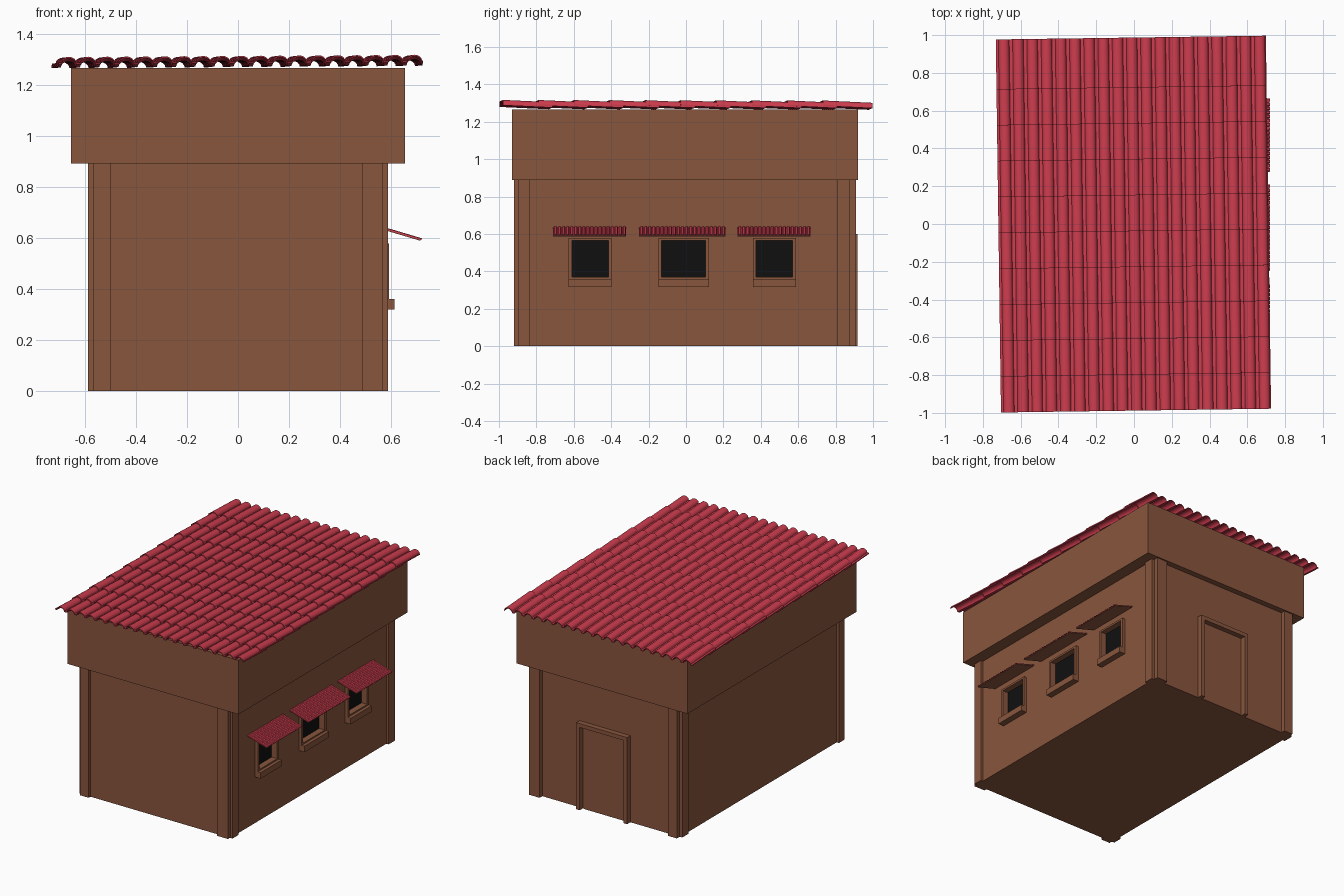
import bpy, bmesh, math
from mathutils import Matrix, Euler

if "Cube" in bpy.data.objects:
    bpy.data.objects.remove(bpy.data.objects["Cube"])


def material(name, rgb):
    m = bpy.data.materials.new(name)
    m.diffuse_color = (*rgb, 1)
    m.use_nodes = True
    m.node_tree.nodes["Principled BSDF"].inputs["Base Color"].default_value = m.diffuse_color
    return m


BROWN = material("brown plaster", (0.25, 0.092, 0.047))
RED = material("red tile", (0.60, 0.045, 0.075))
BLACK = material("black glass", (0.005, 0.005, 0.005))


def add(name, bm, mat):
    bmesh.ops.recalc_face_normals(bm, faces=bm.faces)
    me = bpy.data.meshes.new(name)
    bm.to_mesh(me)
    bm.free()
    me.materials.append(mat)
    ob = bpy.data.objects.new(name, me)
    bpy.context.collection.objects.link(ob)
    return ob


def box(name, x0, x1, y0, y1, z0, z1, mat=BROWN):
    bm = bmesh.new()
    m = Matrix.Translation(((x0 + x1) / 2, (y0 + y1) / 2, (z0 + z1) / 2)) @ \
        Matrix.Diagonal((x1 - x0, y1 - y0, z1 - z0, 1))
    bmesh.ops.create_cube(bm, size=1, matrix=m)
    return add(name, bm, mat)


def tiles(name, width, starts, length, cols, rise, thick, drop, segs):
    """Ribbed tile rows: ribs side by side in x, each row sinking towards +y."""
    pitch = width / cols
    prof = []
    for c in range(cols):
        x = -width / 2 + c * pitch
        prof.append((x, 0))
        for s in range(segs + 1):
            a = math.pi * s / segs
            prof.append((x + pitch * (0.56 - 0.38 * math.cos(a)), rise * math.sin(a)))
    prof.append((width / 2, 0))
    bm = bmesh.new()
    for y in starts:
        rings = []
        for yy, dz in ((y, 0), (y + length, -drop)):
            for t in (thick, 0):
                rings.append([bm.verts.new((px, yy, pz + dz + t)) for px, pz in prof])
        ft, fb, bt, bb = rings
        for i in range(len(prof) - 1):
            for p, q in ((ft, bt), (bt, bb), (bb, fb), (fb, ft)):
                bm.faces.new((p[i], p[i + 1], q[i + 1], q[i]))
        for i in (0, -1):
            bm.faces.new((ft[i], bt[i], bb[i], fb[i]))
    ob = add(name, bm, RED)
    ob.data.shade_smooth()
    ob.data.set_sharp_from_angle(angle=math.radians(40))
    return ob


# Main walls and overhanging upper storey
wall = box("walls", -0.57, 0.57, -0.90, 0.88, 0, 0.90)
box("upper_fascia", -0.655, 0.655, -0.93, 0.92, 0.89, 1.265)

# Corner pilasters: one strip on each of the two faces at every corner
for sx, xn in ((-1, "left"), (1, "right")):
    xi = 0.50 if sx < 0 else 0.485
    xa, xb = sorted((sx * xi, sx * 0.567))
    box(f"front_pilaster_{xn}", xa, xb, -0.92, -0.88, 0, 0.892)
    box(f"back_pilaster_{xn}", xa, xb, 0.86, 0.91, 0, 0.892)
    xa, xb = sorted((sx * 0.55, sx * 0.587))
    box(f"side_pilaster_front_{xn}", xa, xb, -0.898, -0.835, 0, 0.892)
    box(f"side_pilaster_back_{xn}", xa, xb, 0.81, 0.878, 0, 0.892)

# Windows on the right side: centre, glass half width, awning span, ribs
windows = ((-0.5125, 0.0975, -0.71, -0.32, 18),
           (-0.0125, 0.1175, -0.25, 0.21, 21),
           (0.4725, 0.0975, 0.275, 0.665, 18))
ang = math.radians(16.5)
c, s = math.cos(ang), math.sin(ang)
for n, (yc, hw, a0, a1, ribs) in enumerate(windows, 1):
    # Recess in the wall
    cut = box(f"window_cutter_{n}", 0.545, 0.65, yc - hw, yc + hw, 0.37, 0.565)
    cut.hide_render = True
    cut.hide_viewport = True
    mod = wall.modifiers.new("window", 'BOOLEAN')
    mod.operation = 'DIFFERENCE'
    mod.solver = 'EXACT'
    mod.object = cut
    box(f"window_glass_{n}", 0.542, 0.549, yc - hw, yc + hw, 0.37, 0.565, BLACK)
    # Frame and sill
    for side, ya, yb in (("a", yc - hw - 0.017, yc - hw), ("b", yc + hw, yc + hw + 0.017)):
        box(f"window_jamb_{n}{side}", 0.56, 0.591, ya, yb, 0.355, 0.578)
    box(f"window_head_{n}", 0.56, 0.591, yc - hw, yc + hw, 0.565, 0.578)
    box(f"window_foot_{n}", 0.56, 0.591, yc - hw, yc + hw, 0.355, 0.37)
    box(f"window_sill_{n}", 0.56, 0.613, yc - hw - 0.017, yc + hw + 0.017, 0.318, 0.36)
    # Sloping awning: brown board with small red ribs on top
    w = a1 - a0
    place = Matrix(((0, -c, s, 0.718), (1, 0, 0, (a0 + a1) / 2),
                    (0, s, c, 0.590), (0, 0, 0, 1)))
    t = tiles(f"awning_tiles_{n}", w, (0,), 0.155, ribs, 0.006, 0.002, 0, 4)
    t.matrix_world = place
    b = box(f"awning_board_{n}", -w / 2, w / 2, 0.003, 0.155, -0.003, 0.001)
    b.matrix_world = place

# Back door: frame posts, lintel and panel
box("door_post_left", -0.19, -0.163, 0.87, 0.916, 0, 0.60)
box("door_post_right", 0.173, 0.20, 0.87, 0.916, 0, 0.60)
box("door_lintel", -0.163, 0.173, 0.87, 0.916, 0.573, 0.60)
box("door_panel", -0.15, 0.16, 0.87, 0.886, 0, 0.56)

# Tiled roof, resting slightly askew
roof = tiles("roof_tiles", 1.43, [-0.988 + 0.19 * i for i in range(10)],
             0.265, 19, 0.023, 0.006, 0.012, 8)
roof.location = (-0.003, 0, 1.282)
roof.rotation_euler = Euler((math.radians(-0.1), math.radians(-0.35), math.radians(0.8)))
